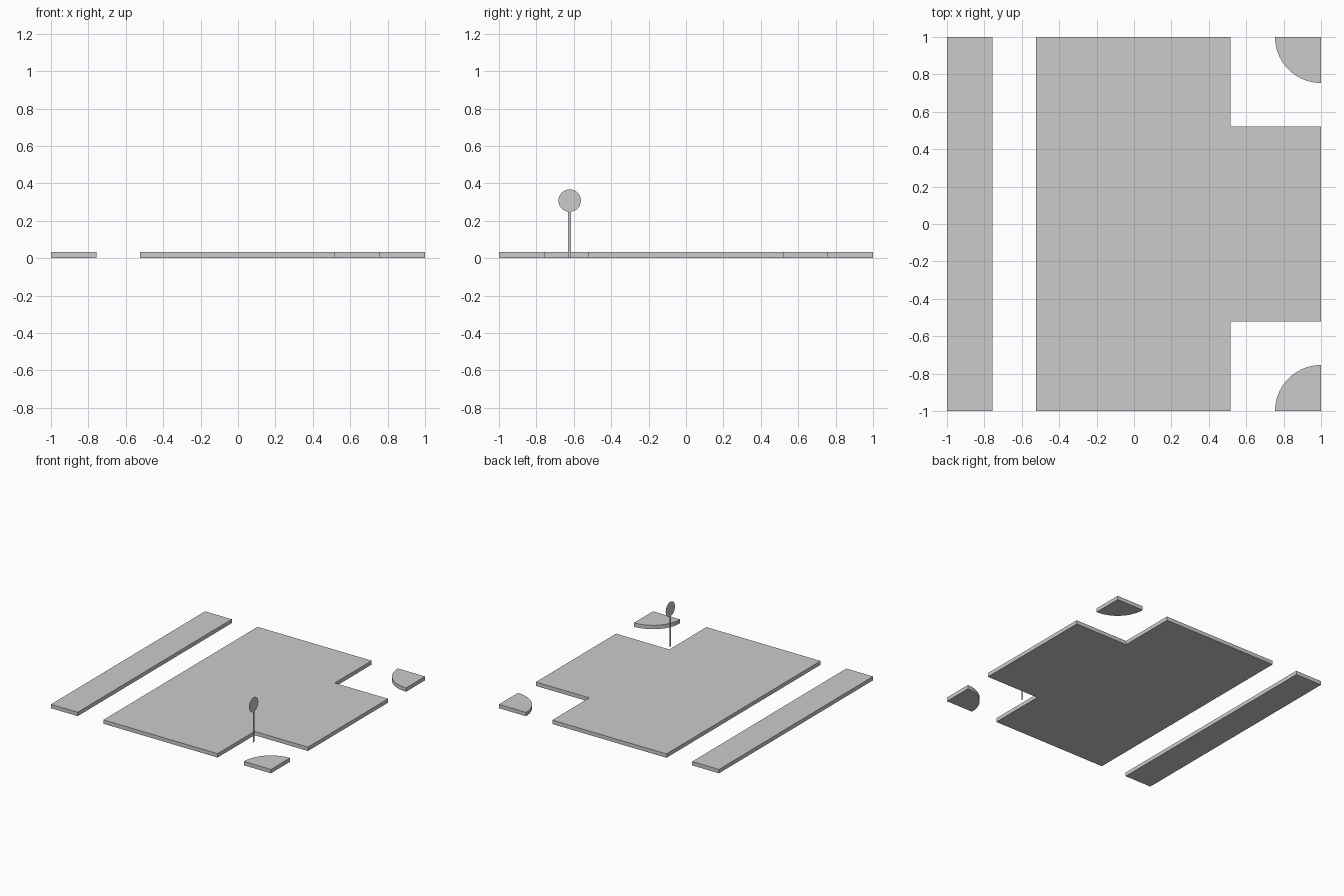
import bpy, bmesh
from math import sin, cos, pi
from mathutils import Vector

cube = bpy.data.objects.get("Cube")
if cube:
    bpy.data.objects.remove(cube, do_unlink=True)

THICK = 0.032

grey = bpy.data.materials.new("light grey")
grey.use_nodes = True
colour = (0.6, 0.6, 0.6, 1)
grey.diffuse_color = colour
grey.node_tree.nodes["Principled BSDF"].inputs["Base Color"].default_value = colour


def make_part(name, points, depth=None):
    """One flat face from an outline, extruded upwards if a depth is given."""
    bm = bmesh.new()
    face = bm.faces.new([bm.verts.new(p) for p in points])
    if depth:
        top = bmesh.ops.extrude_face_region(bm, geom=[face])["geom"]
        verts = [v for v in top if isinstance(v, bmesh.types.BMVert)]
        bmesh.ops.translate(bm, verts=verts, vec=(0, 0, depth))
        bmesh.ops.recalc_face_normals(bm, faces=bm.faces)
    mesh = bpy.data.meshes.new(name)
    bm.to_mesh(mesh)
    bm.free()
    mesh.materials.append(grey)
    obj = bpy.data.objects.new(name, mesh)
    bpy.context.collection.objects.link(obj)
    return obj


def slab(name, outline):
    return make_part(name, [(x, y, 0) for x, y in outline], THICK)


# Long strip along the right side
slab("side_strip", [(-1, -1), (-0.757, -1), (-0.757, 1), (-1, 1)])

# Main block with a stub reaching the left edge
slab("main_block", [(-0.523, -1), (0.515, -1), (0.515, -0.52), (1, -0.52),
                    (1, 0.52), (0.515, 0.52), (0.515, 1), (-0.523, 1)])

# Quarter-round corner slabs
RADIUS, STEPS = 0.246, 24
for name, side in (("front_corner", -1), ("back_corner", 1)):
    arc = [(1 - RADIUS * cos(i / STEPS * pi / 2),
            side * (1 - RADIUS * sin(i / STEPS * pi / 2))) for i in range(STEPS + 1)]
    slab(name, [(1, side)] + arc)

# Paper-thin sign: post and round plate
SIGN = Vector((0.578, -0.622, 0))
make_part("sign_post", [SIGN + Vector((0, y, z)) for y, z in
                        ((-0.008, 0), (0.008, 0), (0.008, 0.252), (-0.008, 0.252))])
make_part("sign_disc", [SIGN + Vector((0, 0.06 * cos(a), 0.308 + 0.06 * sin(a)))
                        for a in (i * pi / 16 for i in range(32))])
